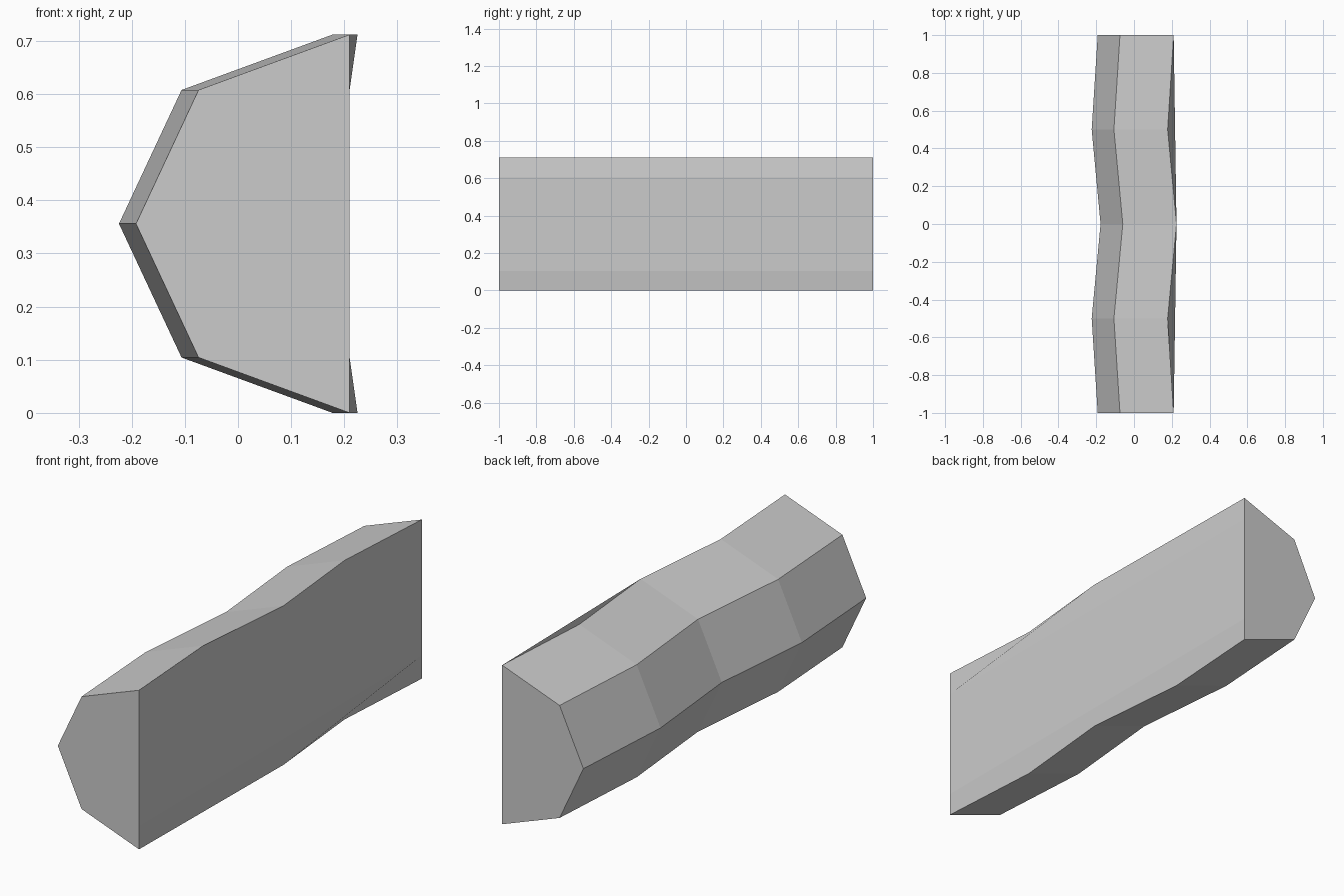
import bpy
import bmesh
from math import cos, sin, radians

cube = bpy.data.objects.get("Cube")
if cube:
    bpy.data.objects.remove(cube, do_unlink=True)

# Single grey material
COLOR = (0.6, 0.6, 0.6, 1.0)
grey = bpy.data.materials.new("plain_grey")
grey.use_nodes = True
grey.diffuse_color = COLOR
grey.node_tree.nodes["Principled BSDF"].inputs["Base Color"].default_value = COLOR

RADIUS_X, RADIUS_Z = 0.402, 0.356
FLAT_X = 0.21                       # plane of the flat side
STATIONS = [(-1, 0.21), (-0.5, 0.178), (0, 0.225), (0.5, 0.178), (1, 0.21)]

bm = bmesh.new()

# Half-octagon rings, top to bottom, swaying along the length
rings = []
for y, centre_x in STATIONS:
    ring = []
    for angle in range(90, 271, 45):
        a = radians(angle)
        ring.append(bm.verts.new((centre_x + RADIUS_X * cos(a), y,
                                  RADIUS_Z * (1 + sin(a)))))
    rings.append(ring)

# Curved side
for near, far in zip(rings, rings[1:]):
    for j in range(len(near) - 1):
        bm.faces.new((near[j], far[j], far[j + 1], near[j + 1]))

# Corners of the flat panel, at both ends
half = RADIUS_Z * sin(radians(45))


def panel_pair(z):
    return [bm.verts.new((FLAT_X, y, z)) for y in (-1, 1)]


low_front, low_back = panel_pair(RADIUS_Z - half)
high_front, high_back = panel_pair(RADIUS_Z + half)

# Flat panel with a strip above and below that meets the wavy edges
top = [r[0] for r in rings]
bottom = [r[-1] for r in rings]
bm.faces.new((low_front, low_back, high_back, high_front))
bm.faces.new([top[0], high_front, high_back] + top[:0:-1])
bm.faces.new([bottom[-1], low_back, low_front] + bottom[:-1])

# End caps
bm.faces.new(rings[0] + [low_front, high_front])
bm.faces.new([high_back, low_back] + rings[-1][::-1])

mesh = bpy.data.meshes.new("wavy_half_log")
bm.to_mesh(mesh)
bm.free()
mesh.materials.append(grey)
log = bpy.data.objects.new("wavy_half_log", mesh)
bpy.context.collection.objects.link(log)
